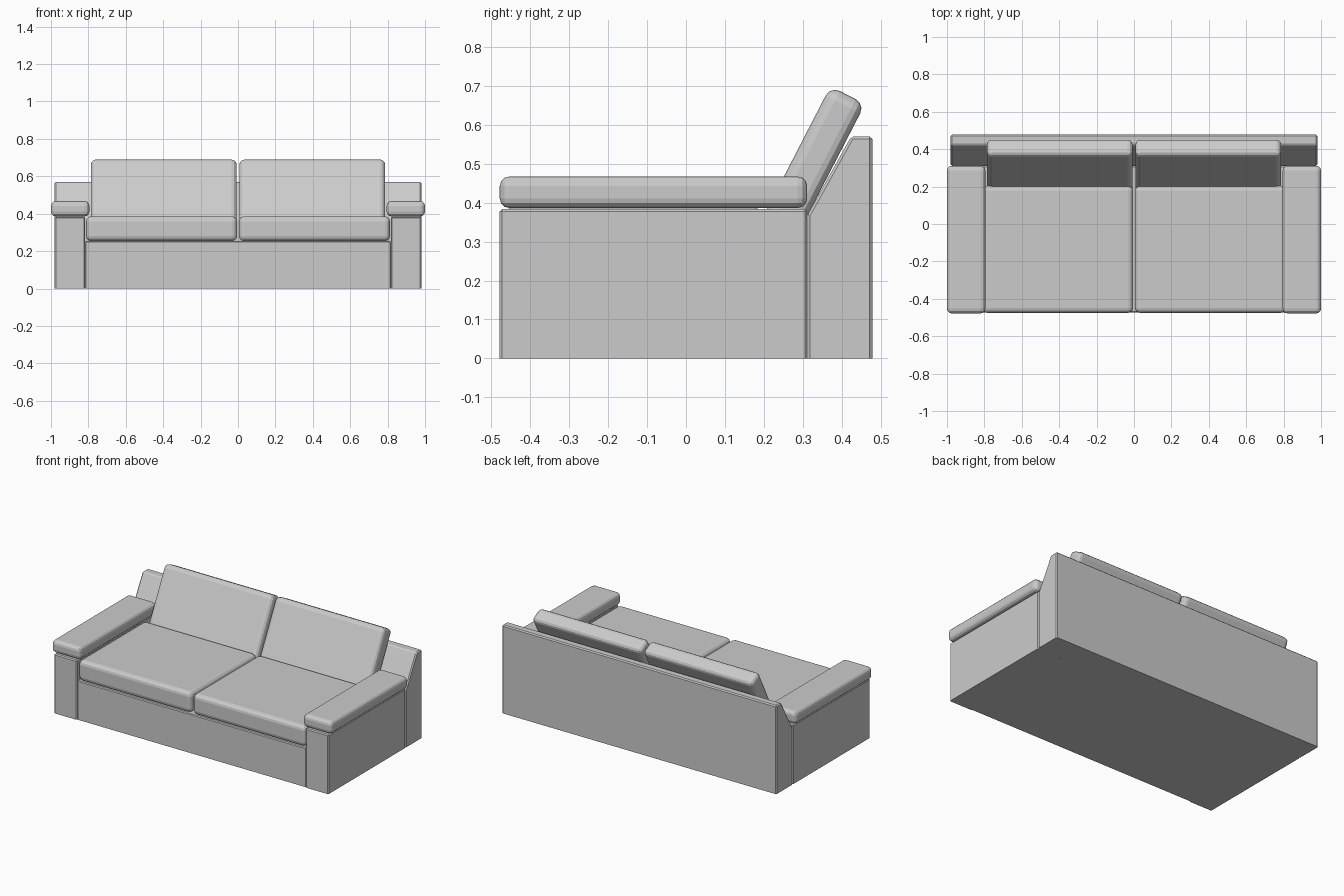
import bpy, bmesh, math
from mathutils import Matrix, Vector

if "Cube" in bpy.data.objects:
    bpy.data.objects.remove(bpy.data.objects["Cube"])


def finish(bm, name, bevel, segments, keep_floor=False):
    # bevel the edges, optionally leaving those lying on the floor sharp
    edges = [e for e in bm.edges
             if not (keep_floor and all(v.co.z < 1e-5 for v in e.verts))]
    bmesh.ops.bevel(bm, geom=edges, offset=bevel, segments=segments,
                    profile=0.5, affect='EDGES', clamp_overlap=True)
    bmesh.ops.recalc_face_normals(bm, faces=bm.faces)
    mesh = bpy.data.meshes.new(name)
    bm.to_mesh(mesh)
    bm.free()
    obj = bpy.data.objects.new(name, mesh)
    bpy.context.collection.objects.link(obj)
    return obj


def block(name, lo, hi, bevel, segments=1, keep_floor=False):
    lo, hi = Vector(lo), Vector(hi)
    bm = bmesh.new()
    bmesh.ops.create_cube(bm, size=1, matrix=Matrix.Translation((lo + hi) / 2)
                          @ Matrix.Diagonal((*(hi - lo), 1)))
    return finish(bm, name, bevel, segments, keep_floor)


# base under the seats
block("seat_base", (-0.817, -0.473, 0), (0.817, 0.311, 0.253), 0.005, 1, True)

# back frame: side profile (y, z) extruded along x
profile = [(0.311, 0), (0.478, 0), (0.478, 0.57), (0.424, 0.57), (0.311, 0.367)]
bm = bmesh.new()
face = bm.faces.new([bm.verts.new((-0.98, y, z)) for y, z in profile])
ext = bmesh.ops.extrude_face_region(bm, geom=[face])
bmesh.ops.translate(bm, vec=(1.96, 0, 0),
                    verts=[g for g in ext["geom"] if isinstance(g, bmesh.types.BMVert)])
finish(bm, "back_frame", 0.007, 1, True)

for side, s in (("left", -1), ("right", 1)):
    def span(a, b):
        return sorted((s * a, s * b))

    # arm and its pad
    x0, x1 = span(0.817, 0.98)
    block(side + "_arm", (x0, -0.478, 0), (x1, 0.311, 0.383), 0.006, 1, True)
    x0, x1 = span(0.795, 1.0)
    block(side + "_arm_pad", (x0, -0.478, 0.386), (x1, 0.311, 0.467), 0.025, 3)

    # seat cushion
    x0, x1 = span(0.005, 0.812)
    block(side + "_seat_cushion", (x0, -0.475, 0.254), (x1, 0.205, 0.386), 0.027, 3)

    # leaning back cushion, built upright then tilted backwards
    x0, x1 = span(0.007, 0.787)
    cushion = block(side + "_back_cushion", (x0, 0.009, 0.34), (x1, 0.109, 0.791), 0.027, 3)
    cushion.data.transform(Matrix.Rotation(math.radians(-27.3), 4, 'X'))
